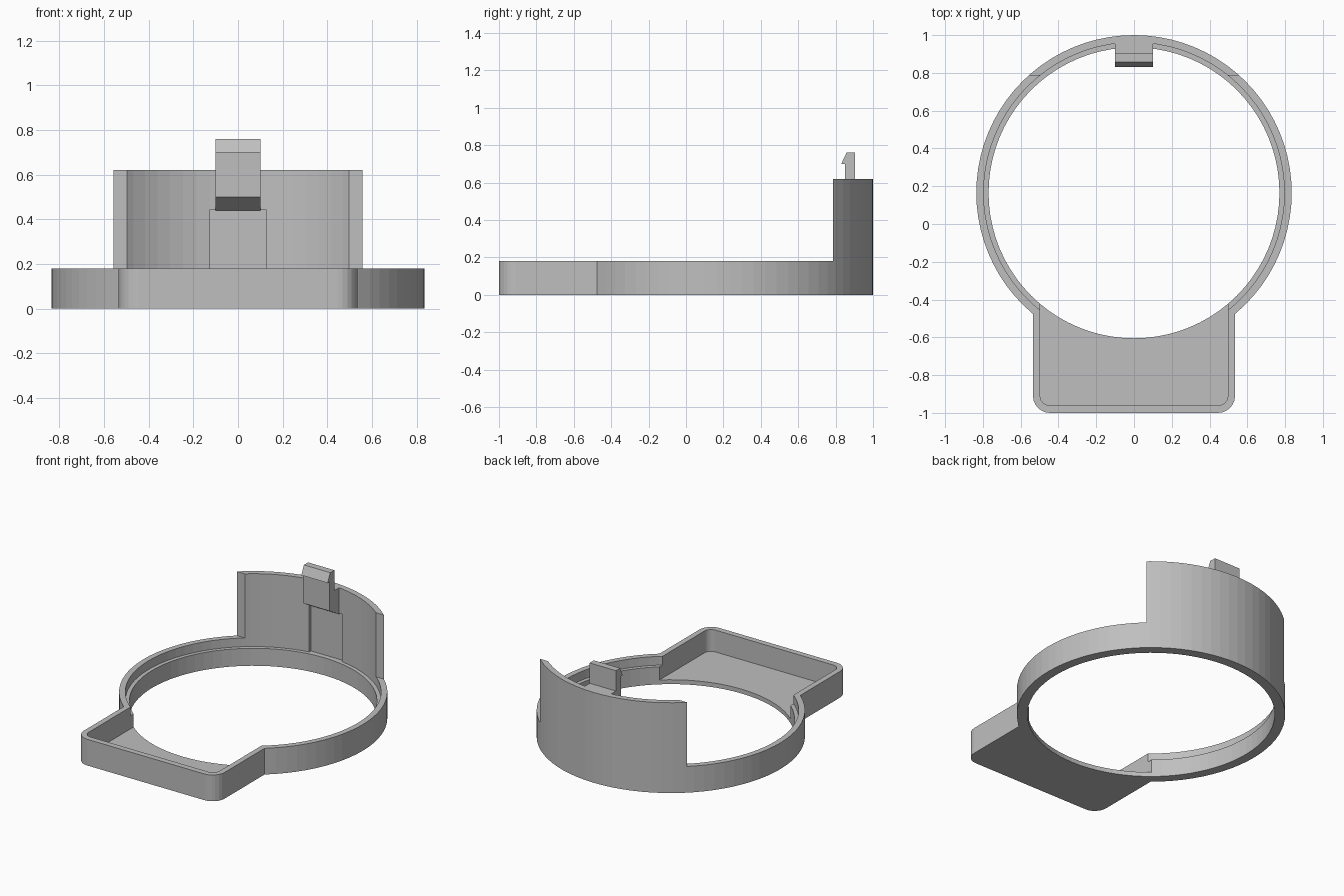
import bpy
import bmesh
from math import sin, cos, pi

cube = bpy.data.objects.get("Cube")
if cube:
    bpy.data.objects.remove(cube, do_unlink=True)

# Single grey plastic
GREY = (0.52, 0.52, 0.52, 1)
plastic = bpy.data.materials.new("grey plastic")
plastic.use_nodes = True
plastic.diffuse_color = GREY
plastic.node_tree.nodes["Principled BSDF"].inputs["Base Color"].default_value = GREY

CY = 0.165          # ring centre along y
OUTER, BORE, HOLE = 0.835, 0.796, 0.77
RIM, LEDGE, FLOOR, TOP = 0.18, 0.12, 0.03, 0.62


def prism(name, points, vector):
    """Extrude a closed outline of 3D points along a vector."""
    bm = bmesh.new()
    face = bm.faces.new([bm.verts.new(p) for p in points])
    moved = bmesh.ops.extrude_face_region(bm, geom=[face])["geom"]
    bmesh.ops.translate(bm, vec=vector,
                        verts=[v for v in moved if isinstance(v, bmesh.types.BMVert)])
    bmesh.ops.recalc_face_normals(bm, faces=bm.faces)
    mesh = bpy.data.meshes.new(name)
    bm.to_mesh(mesh)
    bm.free()
    mesh.materials.append(plastic)
    obj = bpy.data.objects.new(name, mesh)
    bpy.context.collection.objects.link(obj)
    return obj


def disc(name, r, z0, z1, n=80):
    ring = [(r * cos(2 * pi * i / n), CY + r * sin(2 * pi * i / n), z0) for i in range(n)]
    return prism(name, ring, (0, 0, z1 - z0))


def box(name, x, y0, y1, z0, z1):
    return prism(name, [(-x, y0, z0), (x, y0, z0), (x, y1, z0), (-x, y1, z0)],
                 (0, 0, z1 - z0))


def tray(name, x, y0, y1, r, z0, z1, n=6):
    """Block with its two front corners rounded."""
    right = [(x - r + r * sin(a), y0 + r - r * cos(a), z0)
             for a in (pi / 2 * i / n for i in range(n + 1))]
    left = [(-px, py, pz) for px, py, pz in reversed(right)]
    return prism(name, left + right + [(x, y1, z0), (-x, y1, z0)], (0, 0, z1 - z0))


def combine(target, tool, operation):
    tool.hide_render = True
    mod = target.modifiers.new(operation.lower(), 'BOOLEAN')
    mod.operation, mod.solver, mod.object = operation, 'EXACT', tool
    bpy.context.view_layer.objects.active = target
    bpy.ops.object.modifier_apply(modifier=mod.name)
    bpy.data.objects.remove(tool, do_unlink=True)


# Ring with tall rear wall, joined to the front tray
body = disc("ring_housing", OUTER, 0, TOP)
combine(body, box("wall_cutter", 1, -1.2, 0.785, RIM, 1), 'DIFFERENCE')
combine(body, tray("tray_block", 0.535, -1, -0.3, 0.09, 0, RIM), 'UNION')

# Through hole, stepped bore and tray pocket
combine(body, disc("hole_cutter", HOLE, -0.1, 1), 'DIFFERENCE')
combine(body, disc("bore_cutter", BORE, LEDGE, 1), 'DIFFERENCE')
combine(body, tray("pocket_cutter", 0.497, -0.96, -0.3, 0.05, FLOOR, 1), 'DIFFERENCE')

# Shallow flat recess under the clip
combine(body, box("recess_cutter", 0.125, 0.8, 0.97, LEDGE, 0.445), 'DIFFERENCE')

# Hooked snap clip, flush with the wall top
clip_profile = [(0.972, 0.44), (0.95, 0.44), (0.85, 0.5), (0.85, 0.7), (0.83, 0.7),
                (0.858, 0.76), (0.903, 0.76), (0.903, TOP), (0.972, TOP)]
clip = prism("snap_clip", [(-0.1, y, z) for y, z in clip_profile], (0.2, 0, 0))
combine(body, clip, 'UNION')
